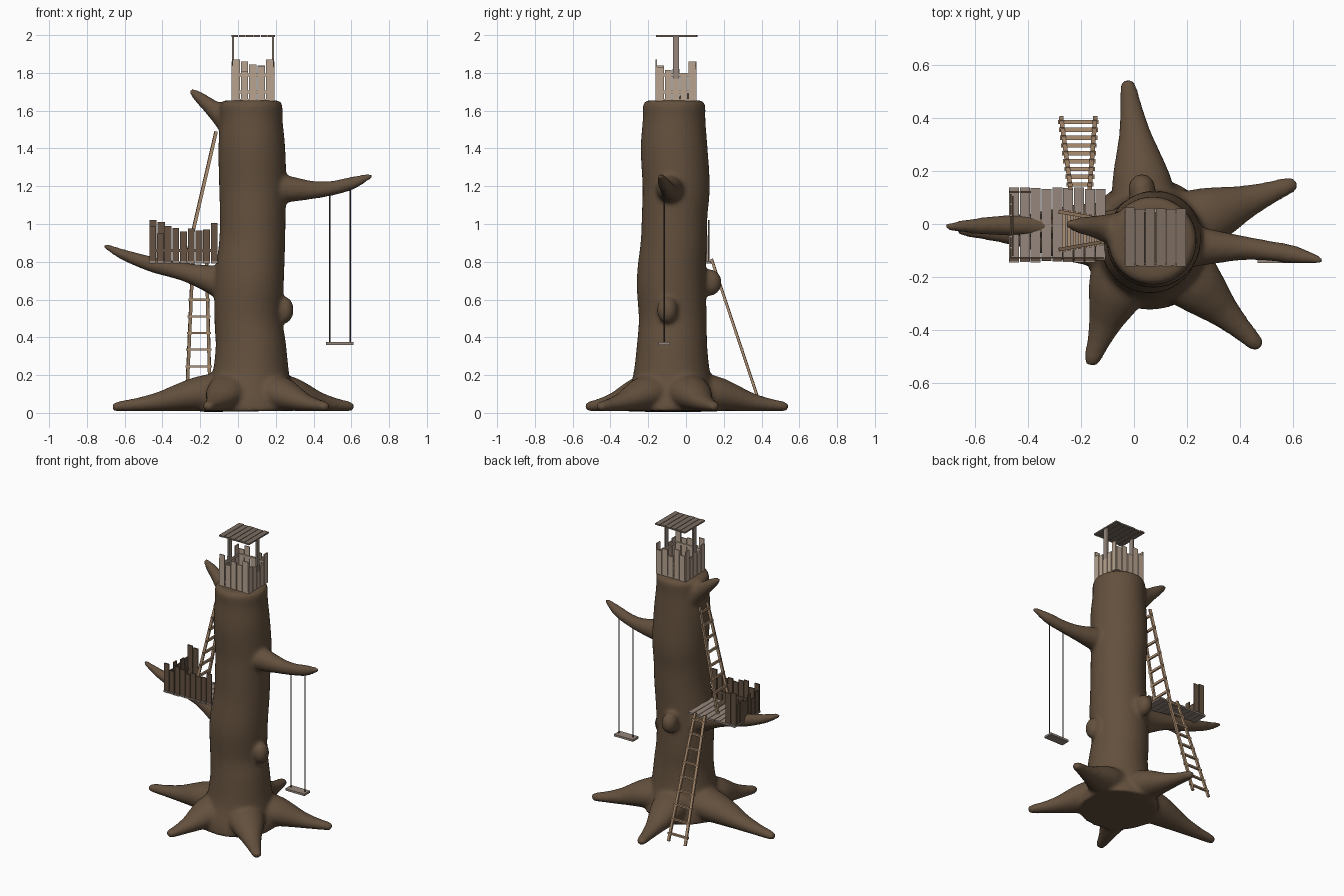
import bpy, bmesh, math, random
from mathutils import Vector, Matrix

if "Cube" in bpy.data.objects:
    bpy.data.objects.remove(bpy.data.objects["Cube"])

random.seed(4)


def material(name, rgb):
    m = bpy.data.materials.new(name)
    m.diffuse_color = (*rgb, 1)
    m.use_nodes = True
    m.node_tree.nodes["Principled BSDF"].inputs["Base Color"].default_value = m.diffuse_color
    return m


BARK = material("bark", (0.125, 0.08, 0.047))
PALE = material("pale_wood", (0.48, 0.37, 0.28))
FLOOR = material("weathered_wood", (0.30, 0.24, 0.20))
DARK = material("dark_wood", (0.13, 0.085, 0.055))
ROOF = material("roof_wood", (0.20, 0.155, 0.12))
LADDER = material("ladder_wood", (0.43, 0.28, 0.17))
ROPE = material("rope", (0.06, 0.045, 0.035))


def make(name, bm, mat):
    bmesh.ops.recalc_face_normals(bm, faces=bm.faces)
    me = bpy.data.meshes.new(name)
    bm.to_mesh(me)
    bm.free()
    me.materials.append(mat)
    ob = bpy.data.objects.new(name, me)
    bpy.context.collection.objects.link(ob)
    return ob


def box(bm, centre, size, turn=0.0, axis='Z'):
    m = Matrix.Translation(centre) @ Matrix.Rotation(turn, 4, axis) @ Matrix.Diagonal((*size, 1))
    bmesh.ops.create_cube(bm, size=1, matrix=m)


def beam(bm, a, b, w, d, up='Y'):
    a, b = Vector(a), Vector(b)
    q = (b - a).to_track_quat('Z', up).to_matrix().to_4x4()
    m = Matrix.Translation((a + b) / 2) @ q @ Matrix.Diagonal((w, d, (b - a).length, 1))
    bmesh.ops.create_cube(bm, size=1, matrix=m)


def smooth_path(pts, steps=5):
    p = [Vector(v) for v in pts]
    p = [p[0]] + p + [p[-1]]
    out = []
    for i in range(1, len(p) - 2):
        a, b, c, d = p[i - 1:i + 3]
        for s in range(steps):
            t = s / steps
            out.append((2 * b + (c - a) * t + (2 * a - 5 * b + 4 * c - d) * t ** 2
                        + (3 * b - a - 3 * c + d) * t ** 3) / 2)
    return out + [p[-2]]


def tube(bm, pts, wide=1.0, sides=24):
    """Round limb through (x, y, z, radius) points."""
    path = smooth_path(pts)
    rings = []
    for i, p in enumerate(path):
        t = (path[min(i + 1, len(path) - 1)] - path[max(i - 1, 0)]).to_3d().normalized()
        ref = Vector((0, 1, 0)) if abs(t.z) > 0.9 else Vector((0, 0, 1))
        u = t.cross(ref).normalized()
        v = u.cross(t)
        rings.append([bm.verts.new(p.to_3d() + p.w * (wide * u * math.cos(k) + v * math.sin(k)))
                      for k in (2 * math.pi * j / sides for j in range(sides))])
    for r, s in zip(rings, rings[1:]):
        for j in range(sides):
            k = (j + 1) % sides
            bm.faces.new((r[j], r[k], s[k], s[j]))
    bm.faces.new(rings[0][::-1])
    bm.faces.new(rings[-1])


# Tree: trunk, roots, branches and knots fused into one smooth skin
bm = bmesh.new()
tube(bm, [(0.06, -0.075, 0.008, 0.25), (0.06, -0.075, 0.08, 0.24), (0.068, -0.075, 0.2, 0.205),
          (0.068, -0.074, 0.35, 0.187), (0.055, -0.07, 0.5, 0.18), (0.06, -0.078, 0.7, 0.183),
          (0.075, -0.065, 0.9, 0.175), (0.078, -0.06, 1.05, 0.174), (0.078, -0.052, 1.2, 0.178),
          (0.073, -0.063, 1.4, 0.177), (0.07, -0.063, 1.55, 0.166), (0.07, -0.063, 1.63, 0.165),
          (0.07, -0.063, 1.655, 0.145)], sides=40)
for start, tip in (((0.07, -0.05), (-0.665, -0.015)), ((0.06, -0.07), (-0.025, 0.54)),
                   ((0.07, -0.05), (0.61, 0.155)), ((0.07, -0.07), (0.475, -0.465)),
                   ((0.0, -0.07), (-0.165, -0.53))):
    a, b = Vector(start), Vector(tip)
    pts = []
    for t, r in ((0.15, 0.11), (0.38, 0.092), (0.52, 0.073), (0.66, 0.052),
                 (0.82, 0.036), (0.95, 0.027), (1.0, 0.019)):
        p = a.lerp(b, t)
        pts.append((p.x, p.y, r + 0.008, r))
    tube(bm, pts, wide=1.22)
tube(bm, [(0.02, -0.04, 0.64, 0.11), (-0.12, -0.03, 0.70, 0.08), (-0.28, -0.01, 0.745, 0.05),
          (-0.45, -0.005, 0.785, 0.042), (-0.6, -0.008, 0.835, 0.03), (-0.69, -0.01, 0.877, 0.017),
          (-0.71, -0.01, 0.888, 0.01)])
tube(bm, [(0.15, -0.08, 1.19, 0.09), (0.26, -0.085, 1.185, 0.072), (0.4, -0.09, 1.18, 0.048),
          (0.5, -0.1, 1.19, 0.039), (0.6, -0.115, 1.215, 0.035), (0.68, -0.132, 1.246, 0.02),
          (0.71, -0.138, 1.257, 0.012)])
tube(bm, [(0.0, -0.03, 1.5, 0.09), (-0.08, -0.02, 1.57, 0.062), (-0.15, -0.01, 1.625, 0.042),
          (-0.21, -0.005, 1.675, 0.03), (-0.255, 0.0, 1.71, 0.013)])
for c, s in (((0.25, -0.1, 0.545), (0.045, 0.055, 0.07)), ((0.03, 0.13, 0.69), (0.052, 0.06, 0.07))):
    bmesh.ops.create_uvsphere(bm, u_segments=24, v_segments=16, radius=1,
                              matrix=Matrix.Translation(c) @ Matrix.Diagonal((*s, 1)))
tree = make("tree", bm, BARK)
rm = tree.modifiers.new("fuse", 'REMESH')
rm.mode = 'VOXEL'
rm.voxel_size = 0.012
rm.use_smooth_shade = True
sm = tree.modifiers.new("soften", 'SMOOTH')
sm.factor = 0.5
sm.iterations = 9


def planks(name, x0, x1, y0, y1, z, thick, n, mat):
    bm = bmesh.new()
    step = (x1 - x0) / n
    for i in range(n):
        e0, e1 = random.uniform(0, 0.007), random.uniform(0, 0.007)
        box(bm, (x0 + step * (i + 0.5), (y0 + e0 + y1 - e1) / 2, z),
            (step * 0.92, y1 - y0 - e0 - e1, thick))
    make(name, bm, mat)


def fence(name, a, b, z0, tops, mat, battens=(), inward=(0, 0)):
    """Upright boards along the line a-b, with optional cross battens."""
    bm = bmesh.new()
    a, b = Vector(a), Vector(b)
    turn = math.atan2(b.y - a.y, b.x - a.x)
    step = (b - a).length / len(tops)
    for i, top in enumerate(tops):
        p = a.lerp(b, (i + 0.5) / len(tops))
        box(bm, (p.x, p.y, (z0 + top) / 2), (step * 0.88, 0.007, top - z0), turn)
    for z in battens:
        p = (a + b) / 2 + 0.007 * Vector(inward)
        box(bm, (p.x, p.y, z), ((b - a).length - 0.02, 0.006, 0.016), turn)
    make(name, bm, mat)


# Lower platform
planks("platform_floor", -0.472, -0.105, -0.146, 0.138, 0.797, 0.012, 9, FLOOR)
fence("platform_front_rail", (-0.472, -0.134), (-0.105, -0.134), 0.8,
      (0.99, 0.95, 0.99, 0.98, 0.96, 0.975, 0.965, 0.97, 1.005), DARK, (0.86,), (0, 1))
fence("platform_side_rail", (-0.464, -0.13), (-0.464, 0.115), 0.8,
      (0.95, 0.92, 0.96, 0.93, 0.95, 0.94), DARK, (0.86,), (1, 0))
fence("platform_back_rail", (-0.472, 0.12), (-0.385, 0.12), 0.8, (1.02, 1.01), DARK)

# Lookout on top of the trunk
planks("lookout_floor", -0.033, 0.192, -0.16, 0.056, 1.657, 0.01, 6, PALE)
planks("lookout_roof", -0.036, 0.197, -0.163, 0.062, 1.995, 0.01, 6, ROOF)
zs = (1.7, 1.79)
L, R, F, B = -0.032, 0.19, -0.157, 0.053
fence("lookout_front_rail", (L, F), (R, F), 1.652, (1.87, 1.81, 1.845, 1.835, 1.87), PALE, zs, (0, 1))
fence("lookout_back_rail", (L, B), (R, B), 1.652, (1.83, 1.86, 1.80, 1.84, 1.82), PALE, zs, (0, -1))
fence("lookout_left_rail", (L, F), (L, B), 1.652, (1.84, 1.80, 1.82, 1.79, 1.86), PALE, zs, (1, 0))
fence("lookout_right_rail", (R, F), (R, B), 1.652, (1.83, 1.815, 1.77, 1.80, 1.86), PALE, zs, (-1, 0))
for side, x in (("left", L + 0.006), ("right", R - 0.004)):
    bm = bmesh.new()
    box(bm, (x, -0.052, 1.825), (0.011, 0.032, 0.35))
    make(side + "_roof_post", bm, FLOOR)


def ladder(name, foot, top, half_foot, half_top, across, n, over):
    """Two converging side rails with rungs set between them."""
    bm = bmesh.new()
    foot, top, across = Vector(foot), Vector(top), Vector(across)
    up = 'X' if across.y else 'Y'
    for s in (-1, 1):
        beam(bm, foot + across * half_foot * s, top + across * half_top * s, 0.017, 0.013, up)
    for i in range(n):
        t = (i + 0.55) / n
        p = foot.lerp(top, t)
        h = half_foot + (half_top - half_foot) * t + over
        beam(bm, p - across * h, p + across * h, 0.011, 0.016, 'Y' if up == 'X' else 'X')
    make(name, bm, LADDER)


ladder("lower_ladder", (-0.21, 0.4, 0.022), (-0.203, 0.135, 0.815), 0.064, 0.036, (1, 0, 0), 9, 0.014)
ladder("upper_ladder", (-0.275, -0.025, 0.803), (-0.116, -0.025, 1.49), 0.07, 0.042, (0, 1, 0), 8, 0.012)

# Swing hanging from the right branch
bm = bmesh.new()
box(bm, (0.538, -0.115, 0.367), (0.146, 0.062, 0.014))
make("swing_seat", bm, FLOOR)
for side, x in (("left", 0.485), ("right", 0.595)):
    bm = bmesh.new()
    bmesh.ops.create_cone(bm, cap_ends=True, segments=8, radius1=0.0035, radius2=0.0035, depth=0.84,
                          matrix=Matrix.Translation((x, -0.115, 0.78)))
    make(side + "_swing_rope", bm, ROPE)
